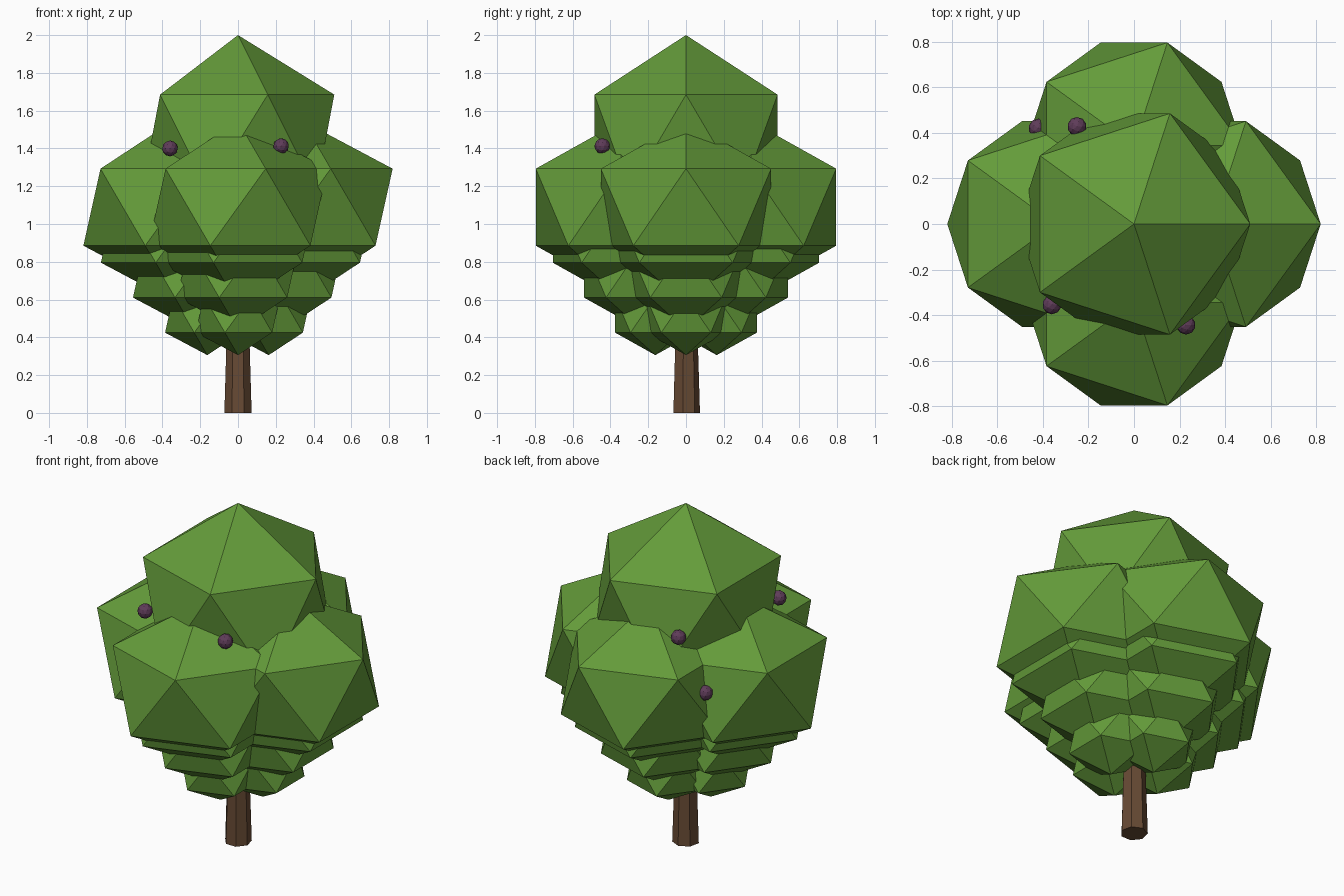
import bpy, math

if "Cube" in bpy.data.objects:
    bpy.data.objects.remove(bpy.data.objects["Cube"])


def material(name, rgb):
    m = bpy.data.materials.new(name)
    m.diffuse_color = (*rgb, 1)
    m.use_nodes = True
    m.node_tree.nodes["Principled BSDF"].inputs["Base Color"].default_value = m.diffuse_color
    return m


GREEN = material("leaf green", (0.127, 0.328, 0.042))
BROWN = material("bark brown", (0.135, 0.068, 0.034))
PURPLE = material("berry purple", (0.114, 0.045, 0.100))


def ball(name, loc, radius, mat, detail=1, squash=1.0):
    bpy.ops.mesh.primitive_ico_sphere_add(subdivisions=detail, radius=radius, location=loc)
    ob = bpy.context.object
    ob.name = name
    ob.scale.z = squash
    ob.data.materials.append(mat)
    return ob


# Tapered seven-sided trunk
bpy.ops.mesh.primitive_cone_add(vertices=7, radius1=0.074, radius2=0.044,
                                depth=1.0, location=(0, 0, 0.5))
trunk = bpy.context.object
trunk.name = "trunk"
trunk.data.materials.append(BROWN)

# Foliage tiers, each four squashed clumps: radius, height
TIERS = [(0.25, 0.521), (0.36, 0.749), (0.47, 0.976), (0.53, 1.089)]
for t, (r, z) in enumerate(TIERS):
    for dx, dy in ((1, 0), (0, 1), (-1, 0), (0, -1)):
        ball(f"foliage_tier_{t + 1}", (dx * r * 0.65, dy * r * 0.65, z), r, GREEN, squash=0.86)

# Crown clump
ball("foliage_crown", (0, 0, 1.43), 0.57, GREEN)

# Berries
for p in ((-0.36, -0.354, 1.40), (0.228, -0.443, 1.412),
          (-0.25, 0.427, 1.435), (-0.42, 0.42, 1.15)):
    ball("berry", p, 0.042, PURPLE, detail=2)
